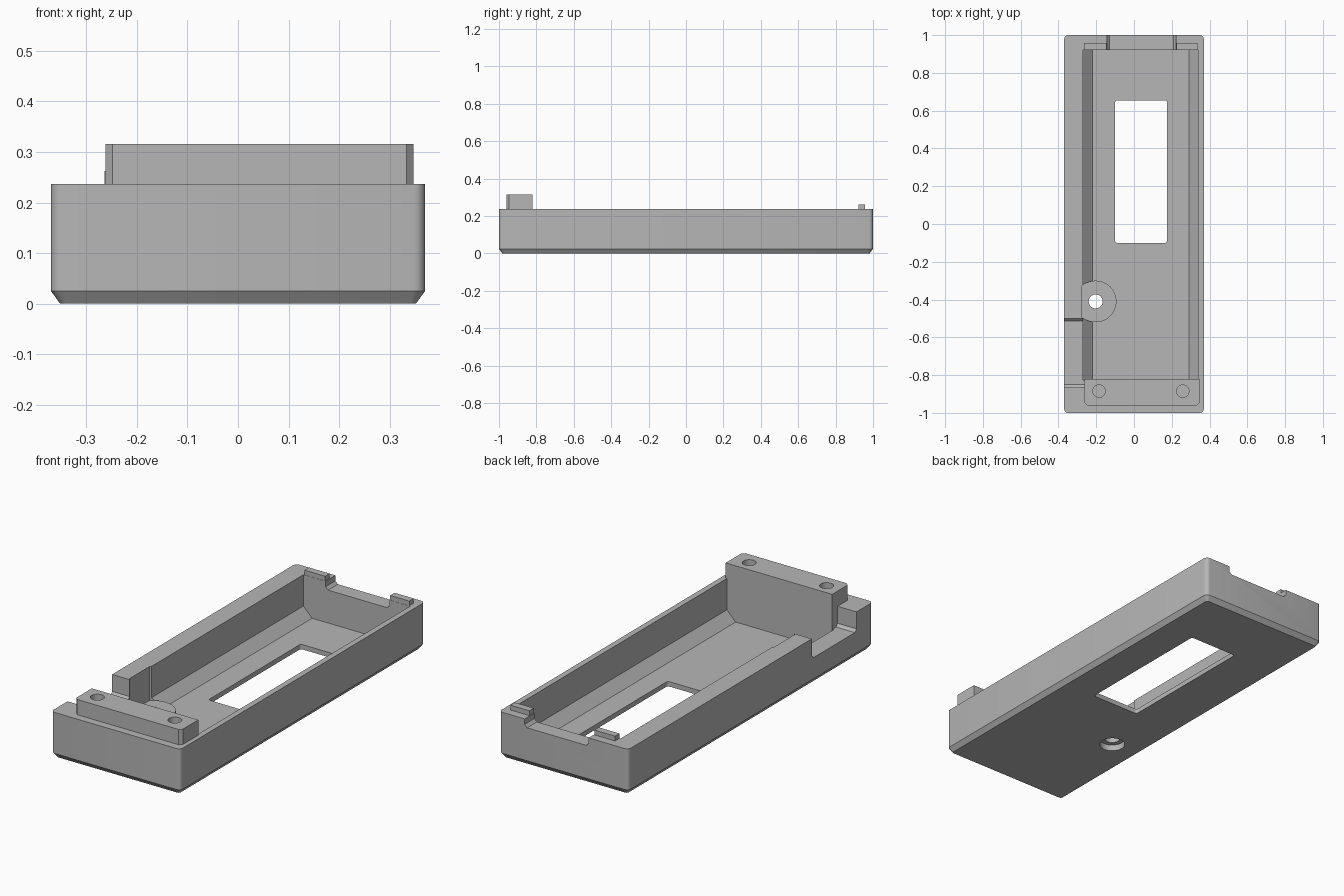
import bpy, bmesh, math

if "Cube" in bpy.data.objects:
    bpy.data.objects.remove(bpy.data.objects["Cube"], do_unlink=True)

grey = bpy.data.materials.new("plain_grey")
grey.use_nodes = True
colour = (0.47, 0.47, 0.47, 1)
grey.diffuse_color = colour
grey.node_tree.nodes["Principled BSDF"].inputs["Base Color"].default_value = colour

TOP = 0.237      # rim height
FLOOR = 0.025    # floor thickness
OVER = 0.5       # cutters reach above everything


def loft(name, sections, axis="z"):
    """Closed solid through (profile, position) sections along an axis."""
    place = {"z": lambda a, b, t: (a, b, t),
             "y": lambda a, b, t: (a, t, b),
             "x": lambda a, b, t: (t, a, b)}[axis]
    bm = bmesh.new()
    rings = [[bm.verts.new(place(a, b, t)) for a, b in prof] for prof, t in sections]
    for low, high in zip(rings, rings[1:]):
        for i in range(len(low)):
            j = (i + 1) % len(low)
            bm.faces.new((low[i], low[j], high[j], high[i]))
    bm.faces.new(rings[0][::-1])
    bm.faces.new(rings[-1])
    bmesh.ops.recalc_face_normals(bm, faces=bm.faces)
    mesh = bpy.data.meshes.new(name)
    bm.to_mesh(mesh)
    bm.free()
    mesh.materials.append(grey)
    obj = bpy.data.objects.new(name, mesh)
    bpy.context.collection.objects.link(obj)
    return obj


def prism(name, profile, lo, hi, axis="z"):
    return loft(name, [(profile, lo), (profile, hi)], axis)


def rounded(x0, x1, y0, y1, r, steps=5):
    pts = []
    corners = [(x1 - r, y1 - r), (x0 + r, y1 - r), (x0 + r, y0 + r), (x1 - r, y0 + r)]
    for k, (cx, cy) in enumerate(corners):
        for s in range(steps + 1):
            a = math.pi / 2 * (k + s / steps)
            pts.append((cx + r * math.cos(a), cy + r * math.sin(a)))
    return pts


def circle(cx, cy, r, n=40):
    return [(cx + r * math.cos(math.tau * i / n), cy + r * math.sin(math.tau * i / n))
            for i in range(n)]


def clipped(cx, cy, r, xmin):
    """Circle with its left side cut flat."""
    a = math.acos((xmin - cx) / r)
    return [(cx + r * math.cos(a * (i / 18 - 1)), cy + r * math.sin(a * (i / 18 - 1)))
            for i in range(37)]


def notch(a0, a1, z, c):
    """Open-topped slot with eased bottom corners."""
    return [(a0 + c, z), (a1 - c, z), (a1, z + c), (a1, OVER), (a0, OVER), (a0, z + c)]


# Outer shell with rounded corners and a chamfered base
rim = rounded(-0.37, 0.37, -1, 1, 0.022)
base = rounded(-0.352, 0.352, -0.982, 0.982, 0.012)
body = loft("case_body", [(base, 0), (rim, FLOOR), (rim, TOP)])


def combine(tool, operation):
    mod = body.modifiers.new(tool.name, "BOOLEAN")
    mod.operation = operation
    mod.solver = "EXACT"
    mod.object = tool
    tool.hide_render = True
    bpy.context.view_layer.objects.active = body
    bpy.ops.object.modifier_apply(modifier=mod.name)
    bpy.data.objects.remove(tool, do_unlink=True)


def cut(tool):
    combine(tool, "DIFFERENCE")


def add(tool):
    combine(tool, "UNION")


# Inner cavity with sloped lower sides
cut(prism("cavity", [(-0.22, FLOOR), (0.29, FLOOR), (0.34, 0.075), (0.34, OVER),
                     (-0.27, OVER), (-0.27, 0.075)], -0.825, 0.92, "y"))

# Cable notch in the long wall and shallow notch in the back wall
cut(prism("side_notch", notch(-0.865, -0.5, 0.135, 0.014), -0.5, -0.255, "x"))
cut(prism("back_notch", notch(-0.143, 0.223, 0.195, 0.014), 0.9, 1.1, "y"))

# Screw boss with clearance beside the wall
hx, hy = -0.203, -0.41
cut(prism("boss_clearance", clipped(hx, hy, 0.111, -0.277), 0.06, OVER))
add(prism("screw_boss", clipped(hx, hy, 0.11, -0.29), 0.012, 0.062))
cut(prism("screw_hole", circle(hx, hy, 0.037), -0.1, 0.2))
cut(prism("screw_recess", circle(hx, hy, 0.062), -0.1, 0.032))

# Window through the floor
cut(prism("window", rounded(-0.1, 0.175, -0.1, 0.655, 0.012), -0.1, 0.06))

# Raised mounting block with two screw holes
e = 0.014
add(prism("mounting_block", [(-0.262, -0.82), (-0.262, -0.96 + e), (-0.262 + e, -0.96),
                             (0.347 - e, -0.96), (0.347, -0.96 + e), (0.347, -0.82)],
          0.012, 0.316))
for x in (-0.185, 0.258):
    cut(prism("block_hole", circle(x, -0.885, 0.033, 28), 0.1, OVER))

# Locating tabs on the back wall
for x0, x1 in ((-0.264, -0.146), (0.226, 0.335)):
    add(prism("locating_tab", [(x0, 0.921), (x1, 0.921), (x1, 0.957), (x0, 0.957)], 0.2, 0.262))

body.select_set(True)
bpy.context.view_layer.objects.active = body
bpy.ops.object.shade_smooth_by_angle(angle=math.radians(28))
